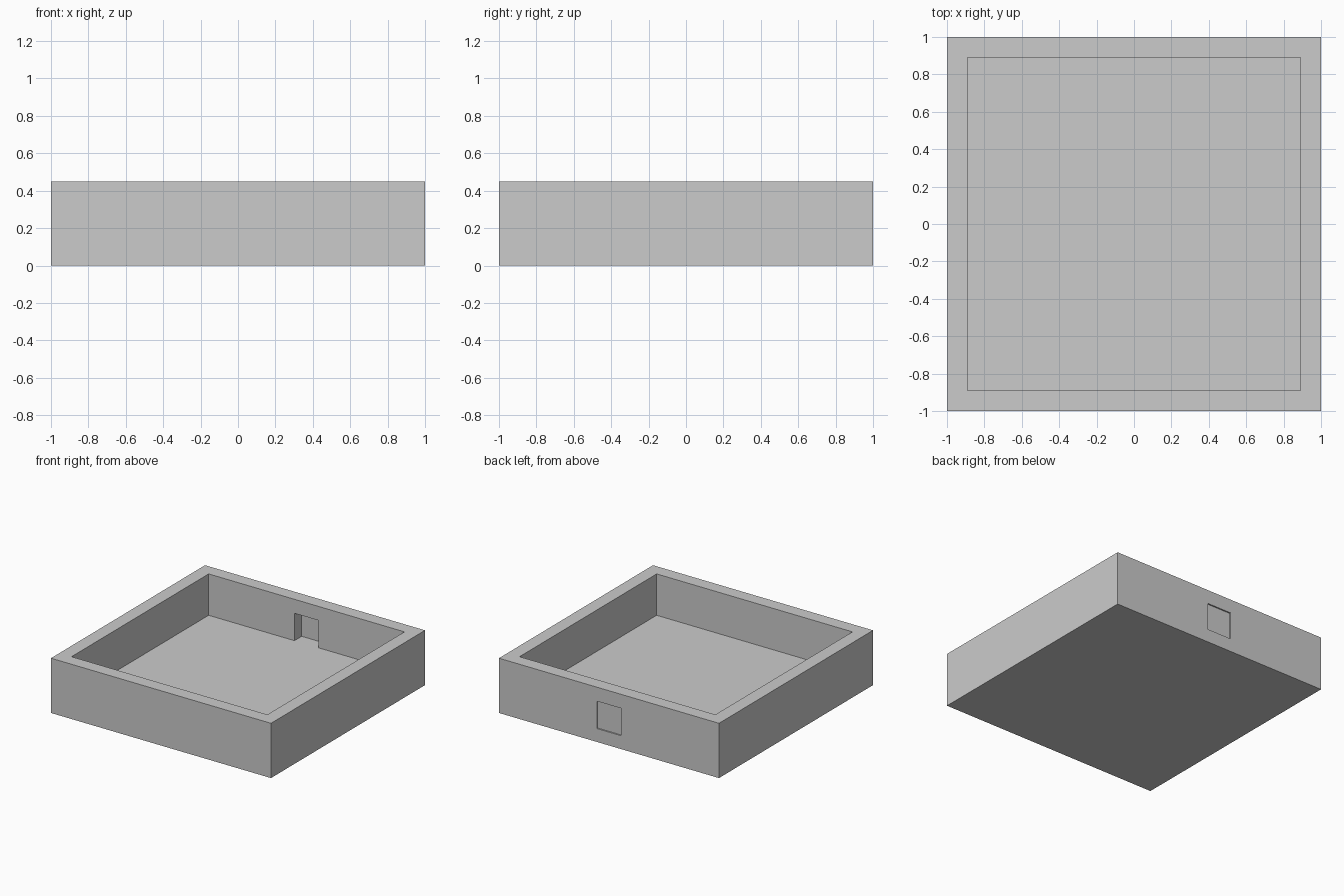
import bpy

if "Cube" in bpy.data.objects:
    bpy.data.objects.remove(bpy.data.objects["Cube"])

H = 0.45      # tray height
T = 0.11      # wall and floor thickness


def box(name, x, y, z):
    """Box from (min, max) ranges on each axis."""
    lo, hi = zip(x, y, z)
    bpy.ops.mesh.primitive_cube_add(
        size=1, location=[(a + b) / 2 for a, b in zip(lo, hi)])
    ob = bpy.context.object
    ob.name = name
    ob.scale = [b - a for a, b in zip(lo, hi)]
    bpy.ops.object.transform_apply(location=True, rotation=True, scale=True)
    return ob


def cut(target, cutter):
    """Subtract the cutter from the target, then remove the cutter."""
    cutter.hide_render = True
    mod = target.modifiers.new("cut", 'BOOLEAN')
    mod.operation = 'DIFFERENCE'
    mod.solver = 'EXACT'
    mod.object = cutter
    bpy.context.view_layer.objects.active = target
    bpy.ops.object.modifier_apply(modifier=mod.name)
    bpy.data.objects.remove(cutter, do_unlink=True)


# Square open tray
tray = box("tray", (-1, 1), (-1, 1), (0, H))
cut(tray, box("cavity", (T - 1, 1 - T), (T - 1, 1 - T), (T, H + 0.2)))

# Small doorway through the back wall, level with the tray floor
cut(tray, box("doorway", (-0.11, 0.11), (0.8, 1.2), (T, 0.335)))

# Thin door panel set just inside the outer face
box("door_panel", (-0.11, 0.11), (0.984, 0.989), (T, 0.335))
